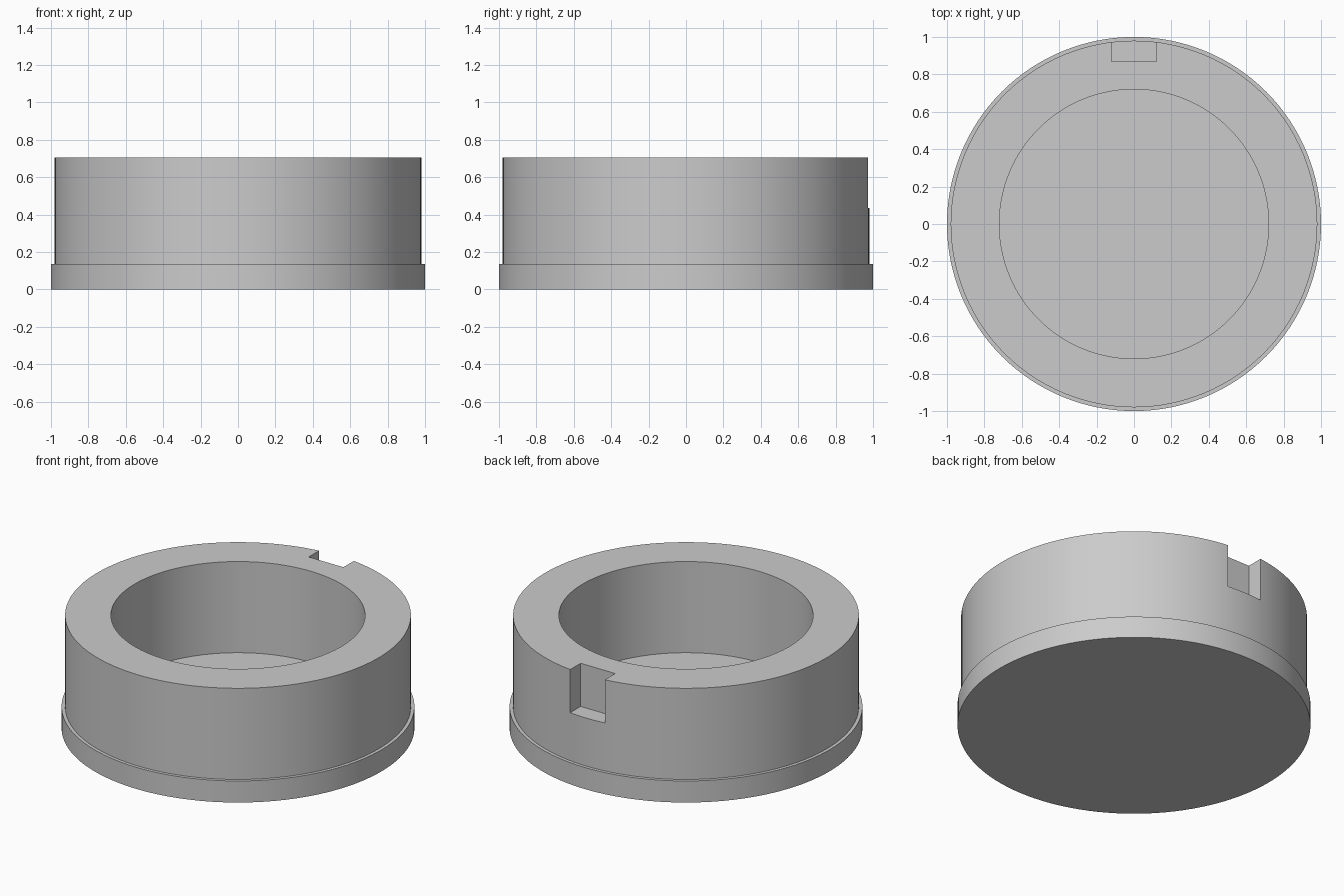
import bpy
import bmesh
import math

SEGMENTS = 128

old = bpy.data.objects.get("Cube")
if old:
    bpy.data.objects.remove(old, do_unlink=True)

# One plain grey for the whole part
grey = bpy.data.materials.new("plain grey")
grey.use_nodes = True
colour = (0.6, 0.6, 0.6, 1.0)
grey.diffuse_color = colour
grey.node_tree.nodes["Principled BSDF"].inputs["Base Color"].default_value = colour


def add_object(name, bm):
    bmesh.ops.recalc_face_normals(bm, faces=bm.faces)
    mesh = bpy.data.meshes.new(name)
    bm.to_mesh(mesh)
    bm.free()
    mesh.materials.append(grey)
    obj = bpy.data.objects.new(name, mesh)
    bpy.context.collection.objects.link(obj)
    return obj


def lathe(name, profile):
    """Revolve a radius/height profile around z."""
    bm = bmesh.new()
    verts = [bm.verts.new((r, 0, z)) for r, z in profile]
    edges = [bm.edges.new(pair) for pair in zip(verts, verts[1:])]
    bmesh.ops.spin(bm, geom=verts + edges, cent=(0, 0, 0), axis=(0, 0, 1),
                   angle=math.tau, steps=SEGMENTS, use_duplicate=False)
    bmesh.ops.remove_doubles(bm, verts=bm.verts, dist=0.0005)
    return add_object(name, bm)


def box(name, low, high):
    bm = bmesh.new()
    bmesh.ops.create_cube(bm, size=1)
    for v in bm.verts:
        v.co = [a if c < 0 else b for a, b, c in zip(low, high, v.co)]
    return add_object(name, bm)


# Cup: flanged foot, straight outer wall, thick rim, bore and floor
cup = lathe("flanged_cup", [
    (0, 0), (1.0, 0), (1.0, 0.135), (0.98, 0.135),
    (0.98, 0.705), (0.72, 0.705), (0.72, 0.135), (0, 0.135),
])

# Locating notch in the back of the rim
cutter = box("notch_cutter", (-0.12, 0.87, 0.435), (0.12, 1.2, 0.9))
cutter.hide_render = True
cutter.hide_set(True)

notch = cup.modifiers.new("notch", 'BOOLEAN')
notch.operation = 'DIFFERENCE'
notch.solver = 'EXACT'
notch.object = cutter

bpy.ops.object.select_all(action='DESELECT')
cup.select_set(True)
bpy.context.view_layer.objects.active = cup
bpy.ops.object.modifier_apply(modifier=notch.name)
bpy.data.objects.remove(cutter, do_unlink=True)
bpy.ops.object.shade_smooth_by_angle(angle=math.radians(30))
